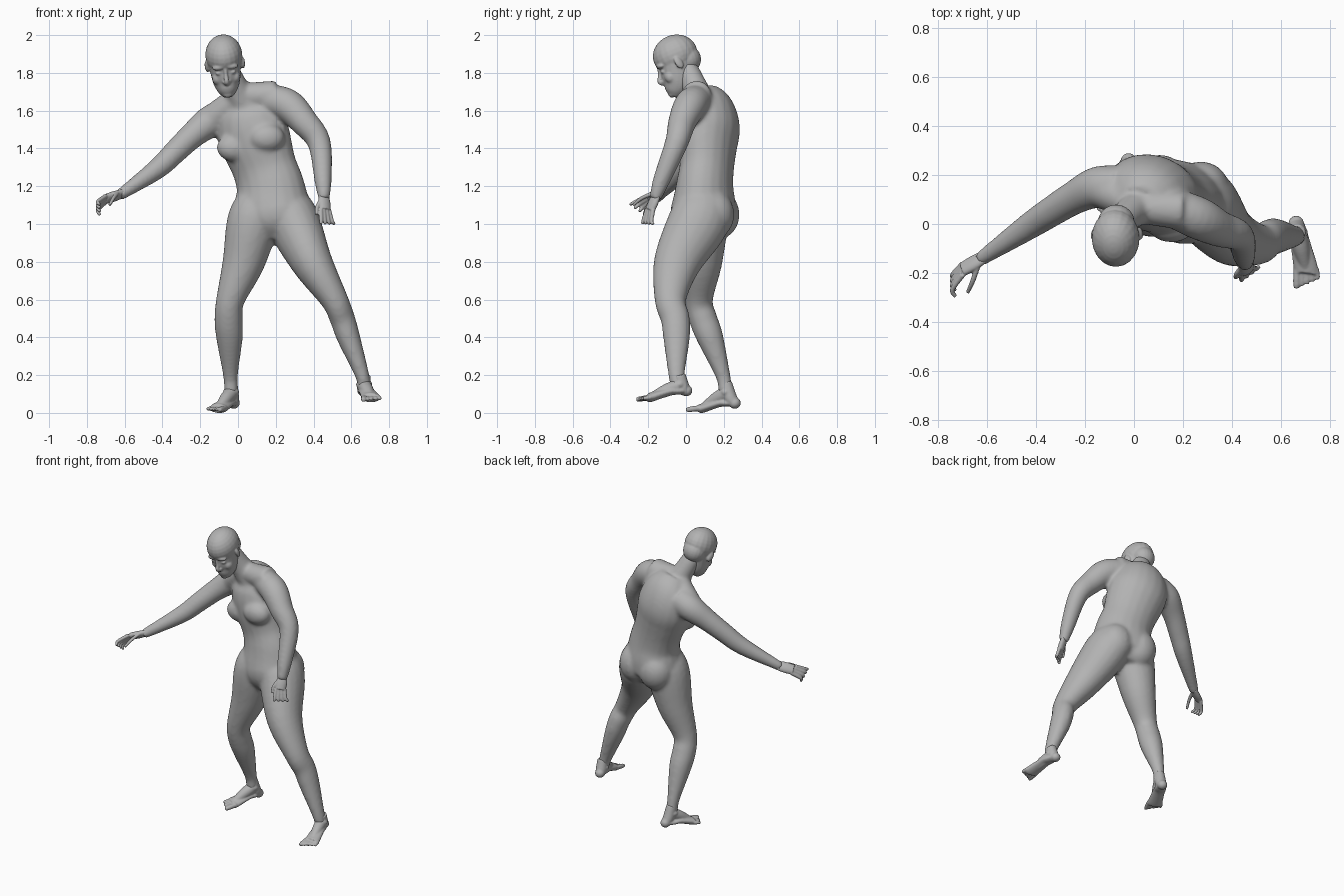
import bpy, bmesh, math
from mathutils import Vector, Matrix, Euler

cube = bpy.data.objects.get("Cube")
if cube:
    bpy.data.objects.remove(cube, do_unlink=True)

# One plain grey for the whole figure
GREY = (.45, .45, .45, 1)
skin = bpy.data.materials.new("matte_grey")
skin.use_nodes = True
skin.diffuse_color = GREY
skin.node_tree.nodes["Principled BSDF"].inputs["Base Color"].default_value = GREY

RIGHTWARD = Vector((1, 0, 0))
UP = Vector((0, 0, 1))
MIRROR = (1, -1)


def catmull(before, start, end, after, t):
    """Smooth interpolation between two neighbouring stations."""
    speed_in, speed_out = (end - before) / 2, (after - start) / 2
    ease = t * t * (3 - 2 * t)
    return (start.lerp(end, ease) + speed_in * t * (1 - t) ** 2
            - speed_out * t * t * (1 - t))


def tube(bm, stations, across=RIGHTWARD, depth=1, sides=20, steps=5):
    """Loft ellipses along stations of x, y, z and half width; depth scales the other axis."""
    keys = [Vector(station) for station in stations]
    keys = [keys[0] * 2 - keys[1], *keys, keys[-1] * 2 - keys[-2]]
    path = [catmull(*keys[i:i + 4], k / steps)
            for i in range(len(keys) - 3) for k in range(steps)]
    path.append(keys[-2])
    rings = []
    for i, point in enumerate(path):
        ahead, behind = path[min(i + 1, len(path) - 1)], path[max(i - 1, 0)]
        along = (ahead - behind).xyz.normalized()
        wide = Vector(across)
        wide = (wide - along * wide.dot(along)).normalized()
        deep = along.cross(wide) * depth
        angles = [math.tau * n / sides for n in range(sides)]
        rings.append([bm.verts.new(point.xyz + (wide * math.cos(a) + deep * math.sin(a)) * point.w)
                      for a in angles])
    for low, high in zip(rings, rings[1:]):
        for n in range(sides):
            bm.faces.new((low[n - 1], low[n], high[n], high[n - 1]))
    bm.faces.new(reversed(rings[0]))
    bm.faces.new(rings[-1])


def ball(bm, centre, size, turn=(0, 0, 0)):
    """Add an ellipsoid."""
    matrix = Matrix.LocRotScale(Vector(centre), Euler(turn), Vector(size))
    bmesh.ops.create_uvsphere(bm, u_segments=20, v_segments=14, radius=1, matrix=matrix)


def fuse(name, bm, voxel, smoothing):
    """Blend overlapping pieces into one continuous smooth surface."""
    bmesh.ops.recalc_face_normals(bm, faces=bm.faces)
    mesh = bpy.data.meshes.new(name)
    bm.to_mesh(mesh)
    bm.free()
    mesh.materials.append(skin)
    obj = bpy.data.objects.new(name, mesh)
    bpy.context.collection.objects.link(obj)
    remesh = obj.modifiers.new("blend", "REMESH")
    remesh.mode = "VOXEL"
    remesh.voxel_size = voxel
    remesh.use_smooth_shade = True
    smooth = obj.modifiers.new("soften", "SMOOTH")
    smooth.factor = .5
    smooth.iterations = smoothing
    bpy.ops.object.select_all(action="DESELECT")
    obj.select_set(True)
    bpy.context.view_layer.objects.active = obj
    bpy.ops.object.convert(target="MESH")
    return obj


# Torso: leaning and twisted, so its width axis is tilted
body = bmesh.new()
twist = Vector((.9, -.33, .27)).normalized()
front = twist.cross(UP).normalized()
tube(body, [(.2, .09, .93, .13), (.19, .085, 1.02, .2), (.18, .095, 1.1, .205),
            (.17, .1, 1.2, .185), (.14, .11, 1.3, .175), (.1, .115, 1.42, .19),
            (.07, .125, 1.52, .195), (.05, .115, 1.62, .165), (.03, .08, 1.7, .1)], twist, .8)

# Chest and buttocks, placed in pairs across the twist
for s in MIRROR:
    ball(body, Vector((.1, .11, 1.43)) + twist * s * .095 + front * .095, (.095, .065, .075))
    ball(body, (.19 + s * .085, .158 - s * .014, 1.05), (.115, .112, .13))

# Neck and the slopes of the shoulders
tube(body, [(.03, .08, 1.64, .08), (-.015, .045, 1.73, .067), (-.05, .01, 1.81, .06),
            (-.065, -.02, 1.87, .05)])
tube(body, [(0, .07, 1.68, .065), (.2, .055, 1.68, .08)], UP)
tube(body, [(0, .08, 1.67, .065), (-.15, .15, 1.54, .08)], UP)

# Arms: the left hangs bent, the right reaches out
tube(body, [(.15, .07, 1.66, .08), (.26, .025, 1.63, .088), (.35, -.02, 1.54, .075),
            (.43, -.05, 1.43, .062), (.45, -.13, 1.23, .046), (.455, -.165, 1.13, .03)])
tube(body, [(-.06, .15, 1.58, .09), (-.15, .15, 1.54, .085), (-.24, .11, 1.47, .07),
            (-.33, .055, 1.385, .063), (-.43, -.01, 1.29, .055), (-.63, -.145, 1.15, .03)], UP)

# Legs: the left steps out and forward, the right is bent beneath
tube(body, [(.22, .1, 1.17, .1), (.285, .075, 1.03, .14), (.39, -.045, .8, .11),
            (.51, -.083, .6, .073), (.552, -.057, .5, .067), (.585, -.05, .4, .062),
            (.657, -.05, .2, .038), (.67, -.035, .12, .036)], depth=1.15)
tube(body, [(.14, .1, 1.17, .1), (.085, .085, 1.03, .138), (.03, .08, .8, .113),
            (-.04, .067, .6, .076), (-.05, .09, .5, .075), (-.045, .127, .4, .071),
            (-.04, .195, .2, .04), (-.036, .21, .11, .038)])
fuse("body", body, .011, 10)

# Head: lofted upwards from the chin in its own space, then tilted
head = bmesh.new()
tube(head, [(0, -.085, -.185, .024), (0, -.068, -.16, .05), (0, -.04, -.12, .071),
            (0, -.018, -.06, .082), (0, 0, 0, .092)], depth=1.12)
ball(head, (0, .003, .02), (.098, .12, .106))
ball(head, (0, .055, -.025), (.075, .072, .075))

# Nose, lips and chin
tube(head, [(0, -.1, -.01, .01), (0, -.113, -.05, .01), (0, -.125, -.084, .014), (0, -.1, -.1, .016)])
ball(head, (0, -.1, -.125), (.028, .014, .008))
ball(head, (0, -.098, -.139), (.024, .014, .009))
ball(head, (0, -.092, -.168), (.026, .018, .018))

# Brows, eyes, cheeks, nostrils and ears
for s in MIRROR:
    ball(head, (s * .036, -.094, -.01), (.034, .018, .014), (0, s * .15, s * .3))
    ball(head, (s * .036, -.091, -.044), (.018, .013, .009))
    ball(head, (s * .045, -.065, -.085), (.03, .032, .035))
    ball(head, (s * .013, -.108, -.09), (.01, .012, .009))
    ball(head, (s * .094, .002, -.035), (.012, .021, .036), (.2, 0, s * .35))
head_obj = fuse("head", head, .005, 5)
head_obj.matrix_world = (Matrix.Translation((-.073, -.053, 1.876))
                         @ Matrix.Rotation(math.radians(-6), 4, "Y")
                         @ Matrix.Rotation(math.radians(22), 4, "X"))


def hand(name, wrist, knuckles, tips, thumb_tip, across):
    """Flat palm, four curled fingers and a thumb; across points to the index side."""
    bm = bmesh.new()
    wrist, knuckles, tips, thumb_tip, across = map(
        Vector, (wrist, knuckles, tips, thumb_tip, across))
    tube(bm, [(*wrist, .03), (*wrist.lerp(knuckles, .5), .036), (*knuckles, .034)], across, .6)
    digits = []
    for i in range(4):
        spread = across * (.027 - .018 * i)
        knuckle, tip = knuckles + spread, tips + spread * 1.7
        digits.append((knuckle, knuckle.lerp(tip, .5) + (knuckles - wrist) * .3, tip))
    root = wrist.lerp(knuckles, .3) + across * .022
    digits.append((root, root.lerp(thumb_tip, .5) + across * .01, thumb_tip))
    for knuckle, joint, tip in digits:
        tube(bm, [(*knuckle, .012), (*joint, .0105), (*tip, .008)], across, sides=10)
    fuse(name, bm, .004, 3)


hand("right_hand", (-.61, -.133, 1.16), (-.7, -.185, 1.133), (-.73, -.26, 1.075),
     (-.68, -.28, 1.1), (0, -.8, .6))
hand("left_hand", (.455, -.157, 1.15), (.46, -.19, 1.075), (.475, -.2, 1),
     (.415, -.22, 1.05), (-.8, -.6, 0))


def foot(name, ankle, heel, sole, toes, inner):
    """Heel, instep and five toes; inner is the sign of the big toe's side."""
    bm = bmesh.new()
    ankle, heel, sole, toes = map(Vector, (ankle, heel, sole, toes))
    middle = heel.lerp(sole, .5) + UP * .012
    shin = ankle + UP * .05
    tube(bm, [(*heel, .03), (*heel.lerp(middle, .5), .038), (*middle, .042),
              (*sole, .05), (*sole.lerp(toes, .2), .046)], depth=.5)
    tube(bm, [(*shin, .033), (*ankle, .037), (*ankle.lerp(sole, .45), .034), (*sole, .022)])
    tube(bm, [(*shin, .033), (*ankle.lerp(heel, .5), .036), (*heel, .03)])
    ball(bm, heel, (.032, .032, .03))
    ball(bm, ankle, (.043, .034, .028))
    across = (toes - sole).cross(UP).normalized() * inner
    for i in range(5):
        root = sole + across * (.037 - .02 * i)
        tip = toes + (root - sole) * 1.1 + (sole - toes) * .11 * i
        size = .011 if i else .015
        tube(bm, [(*root, size), (*root.lerp(tip, .7), size), (*tip, size * .75)], sides=10)
    fuse(name, bm, .005, 4)


foot("left_foot", (.668, -.035, .15), (.663, .002, .118), (.703, -.185, .083), (.705, -.262, .07), 1)
foot("right_foot", (-.037, .21, .11), (-.022, .258, .052), (-.1, .09, .026), (-.135, .02, .016), -1)
